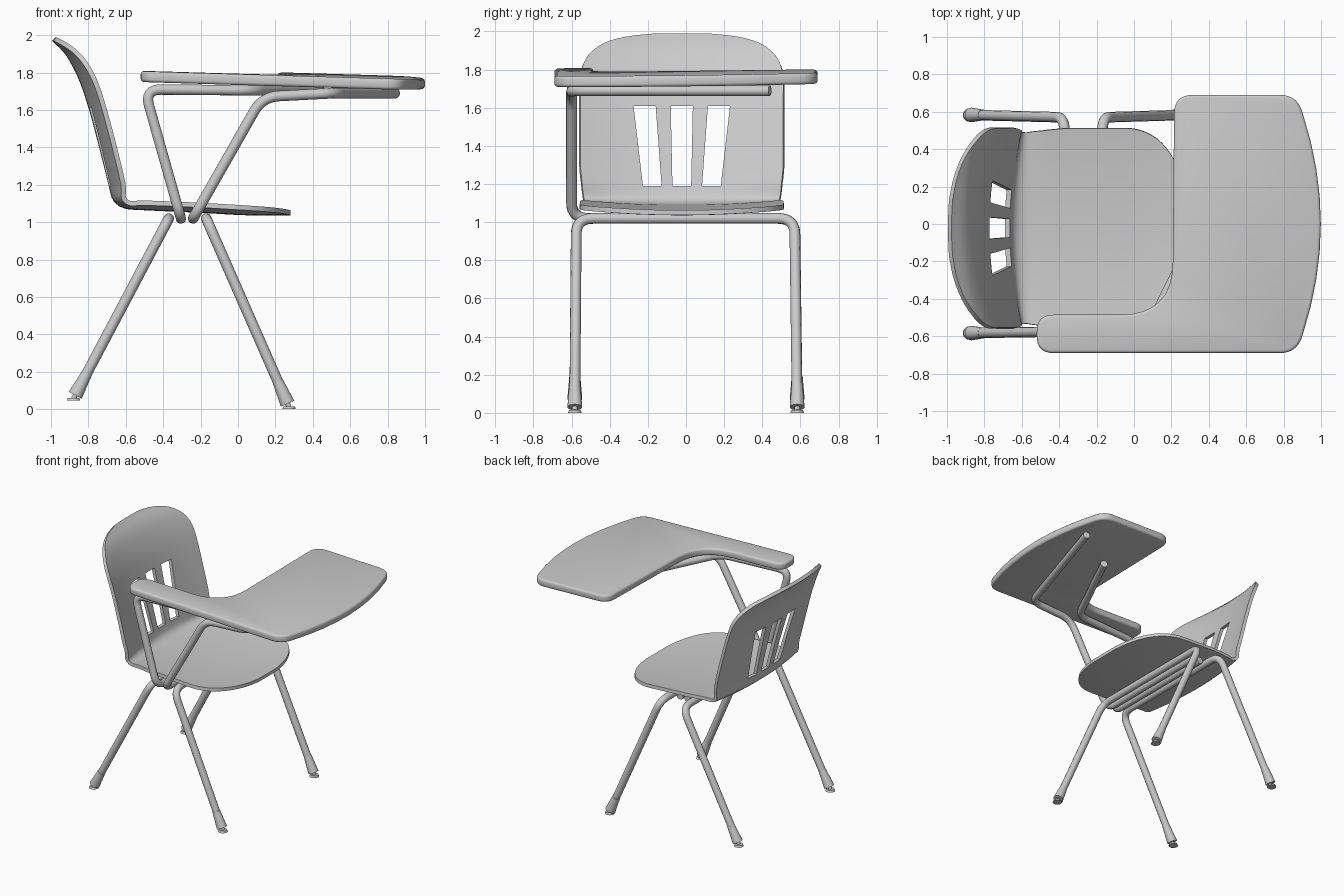
import bpy, bmesh
from mathutils import Vector

if "Cube" in bpy.data.objects:
    bpy.data.objects.remove(bpy.data.objects["Cube"])

grey = bpy.data.materials.new("light grey")
grey.use_nodes = True
COLOUR = (0.6, 0.6, 0.6, 1)
grey.diffuse_color = COLOUR
grey.node_tree.nodes["Principled BSDF"].inputs["Base Color"].default_value = COLOUR


def activate(obj):
    bpy.ops.object.select_all(action="DESELECT")
    obj.select_set(True)
    bpy.context.view_layer.objects.active = obj


def mesh_object(name, bm):
    bmesh.ops.recalc_face_normals(bm, faces=bm.faces)
    mesh = bpy.data.meshes.new(name)
    bm.to_mesh(mesh)
    bm.free()
    obj = bpy.data.objects.new(name, mesh)
    bpy.context.collection.objects.link(obj)
    mesh.materials.append(grey)
    return obj


def smooth(obj, angle=0.7):
    activate(obj)
    bpy.ops.object.shade_smooth_by_angle(angle=angle)


def apply_all(obj):
    activate(obj)
    for mod in list(obj.modifiers):
        bpy.ops.object.modifier_apply(modifier=mod.name)


def bend(a, corner, b, radius, steps=8):
    """Rounded corner between the directions to a and b."""
    start = corner + (a - corner).normalized() * radius
    end = corner + (b - corner).normalized() * radius
    return [start * (1 - t) ** 2 + corner * 2 * t * (1 - t) + end * t * t
            for t in (i / steps for i in range(steps + 1))]


def tube(name, corners, radius=0.028, turn=0.09):
    pts = [Vector(c) for c in corners]
    path = [pts[0]]
    for a, c, b in zip(pts, pts[1:], pts[2:]):
        path += bend(a, c, b, turn)
    path.append(pts[-1])
    curve = bpy.data.curves.new(name, "CURVE")
    curve.dimensions = "3D"
    curve.bevel_depth = radius
    curve.bevel_resolution = 4
    curve.use_fill_caps = True
    spline = curve.splines.new("POLY")
    spline.points.add(len(path) - 1)
    for p, co in zip(spline.points, path):
        p.co = (*co, 1)
    obj = bpy.data.objects.new(name, curve)
    bpy.context.collection.objects.link(obj)
    curve.materials.append(grey)
    activate(obj)
    bpy.ops.object.convert(target="MESH")
    smooth(bpy.context.object)


def cone(name, low, high, r_low, r_high):
    low, high = Vector(low), Vector(high)
    axis = high - low
    bpy.ops.mesh.primitive_cone_add(vertices=20, radius1=r_low, radius2=r_high,
                                    depth=axis.length, location=(low + high) / 2,
                                    rotation=axis.to_track_quat("Z", "Y").to_euler())
    obj = bpy.context.object
    obj.name = name
    obj.data.materials.append(grey)
    smooth(obj)


# Moulded seat and back: one profile swept across a rounded outline
PROFILE = [Vector(p) for p in [
    (-0.985, 1.98), (-0.91, 1.90), (-0.845, 1.78), (-0.795, 1.64), (-0.735, 1.42),
    (-0.68, 1.2), (-0.655, 1.12), (-0.6, 1.085), (-0.5, 1.077), (-0.2, 1.063),
    (0.05, 1.05), (0.28, 1.05)]]
LENGTHS = [0]
for p, q in zip(PROFILE, PROFILE[1:]):
    LENGTHS.append(LENGTHS[-1] + (q - p).length)
TOTAL = LENGTHS[-1]
SHELL_Y = -0.022


def along(s):
    """Smooth point on the profile at arc length s."""
    i = max(k for k in range(len(PROFILE) - 1) if LENGTHS[k] <= s)
    t = (s - LENGTHS[i]) / (LENGTHS[i + 1] - LENGTHS[i])
    p1, p2 = PROFILE[i], PROFILE[i + 1]
    p0 = PROFILE[i - 1] if i else p1 * 2 - p2
    p3 = PROFILE[i + 2] if i + 2 < len(PROFILE) else p2 * 2 - p1
    return 0.5 * (2 * p1 + (p2 - p0) * t + (2 * p0 - 5 * p1 + 4 * p2 - p3) * t * t
                  + (3 * p1 - p0 - 3 * p2 + p3) * t ** 3)


def half_width(s):
    width = 0.535 - 0.025 * max(0, 1 - abs(s - LENGTHS[7]) / 0.25)
    for d, zone, n in ((s, 0.32, 2.6), (TOTAL - s, 0.34, 2.3)):
        if d < zone:
            width *= (1 - (0.985 * (1 - d / zone)) ** n) ** (1 / n)
    return width


ROWS, COLS = 72, 28
bm = bmesh.new()
grid = []
for r in range(ROWS + 1):
    k = r / ROWS
    s = TOTAL * (0.45 * k + 0.55 * k * k * (3 - 2 * k)) * 0.9999
    p = along(s)
    seat = min(1, max(0, (s - LENGTHS[5]) / (LENGTHS[8] - LENGTHS[5])))
    w = half_width(s)
    row = []
    for c in range(COLS + 1):
        y = w * (2 * c / COLS - 1)
        dish = (y / 0.535) ** 2
        row.append(bm.verts.new((p.x + 0.07 * dish * (1 - seat), y + SHELL_Y,
                                 p.y + 0.028 * dish * seat)))
    grid.append(row)
for r in range(ROWS):
    for c in range(COLS):
        bm.faces.new((grid[r][c], grid[r][c + 1], grid[r + 1][c + 1], grid[r + 1][c]))
shell = mesh_object("seat_shell", bm)
solid = shell.modifiers.new("thickness", "SOLIDIFY")
solid.thickness = 0.026
solid.offset = 0

# Three flared slots through the back
for side in (-1, 0, 1):
    bm = bmesh.new()
    ends = []
    for x in (-1.0, -0.4):
        ends.append([bm.verts.new((x, SHELL_Y + side * mid + half, z)) for mid, half, z in (
            (0.155, -0.049, 1.19), (0.155, 0.049, 1.19),
            (0.195, 0.058, 1.61), (0.195, -0.058, 1.61))])
    for face in ends:
        bm.faces.new(face)
    for i in range(4):
        j = (i + 1) % 4
        bm.faces.new((ends[0][i], ends[0][j], ends[1][j], ends[1][i]))
    cutter = mesh_object("slot_cutter", bm)
    cutter.hide_render = True
    cut = shell.modifiers.new("slot", "BOOLEAN")
    cut.operation = "DIFFERENCE"
    cut.solver = "EXACT"
    cut.object = cutter
apply_all(shell)
for obj in [o for o in bpy.data.objects if o.name.startswith("slot_cutter")]:
    bpy.data.objects.remove(obj)
smooth(shell)

# Writing tablet with its arm rest, slightly tilted
OUTLINE = [(-0.52, -0.69, 0.09), (0.87, -0.69, 0.09), (1.095, 0, 0.62), (0.87, 0.69, 0.09),
           (0.215, 0.69, 0.1), (0.205, -0.485, 0.28), (-0.52, -0.485, 0.09)]
bm = bmesh.new()
ring = []
for i, (x, y, radius) in enumerate(OUTLINE):
    a, b = OUTLINE[i - 1], OUTLINE[(i + 1) % len(OUTLINE)]
    ring += bend(Vector(a[:2]), Vector((x, y)), Vector(b[:2]), radius)
bottom = bm.faces.new([bm.verts.new((p.x, p.y, 1.742 - 0.03 * p.x + 0.012 * p.y)) for p in ring])
top = bmesh.ops.extrude_face_region(bm, geom=[bottom], use_keep_orig=True)
bmesh.ops.translate(bm, verts=[g for g in top["geom"] if isinstance(g, bmesh.types.BMVert)],
                    vec=(0, 0, 0.058))
tablet = mesh_object("writing_tablet", bm)
bevel = tablet.modifiers.new("soft_edge", "BEVEL")
bevel.width = 0.016
bevel.segments = 3
bevel.limit_method = "ANGLE"
bevel.angle_limit = 1.0
apply_all(tablet)
smooth(tablet)

# Leg loops, each two legs joined by a bar under the seat
LEG_Y = 0.575
for name, foot, bar in (("rear", Vector((-0.87, 0.075)), Vector((-0.37, 1.02))),
                        ("front", Vector((0.265, 0.03)), Vector((-0.17, 1.02)))):
    tube(name + "_leg_loop", [(foot.x, -LEG_Y - 0.008, foot.y), (bar.x, -LEG_Y, bar.y),
                              (bar.x, LEG_Y - 0.005, bar.y), (foot.x, LEG_Y + 0.008, foot.y)])
    up = (bar - foot).normalized()
    sleeve = foot + up * 0.13
    glide = foot - up * 0.02
    for side, label in ((-1, "right"), (1, "left")):
        y = side * (LEG_Y + 0.008)
        cone(f"{name}_{label}_foot_sleeve", (foot.x, y, foot.y), (sleeve.x, y, sleeve.y),
             0.039, 0.029)
        cone(f"{name}_{label}_glide_stem", (glide.x, y, glide.y), (foot.x, y, foot.y),
             0.014, 0.014)
        cone(f"{name}_{label}_glide", (glide.x, y, glide.y - 0.011),
             (glide.x, y, glide.y + 0.004), 0.036, 0.03)

# Tubes that carry the tablet, running up from under the seat
tube("rear_tablet_support", [(-0.305, 0.42, 1.02), (-0.305, -0.6, 1.02), (-0.5, -0.6, 1.71),
                             (0.08, -0.56, 1.705), (0.44, 0.17, 1.705)])
tube("front_tablet_support", [(-0.24, 0.42, 1.02), (-0.24, -0.6, 1.02), (0.13, -0.6, 1.67),
                              (0.51, -0.6, 1.69), (0.84, 0.44, 1.69)])
